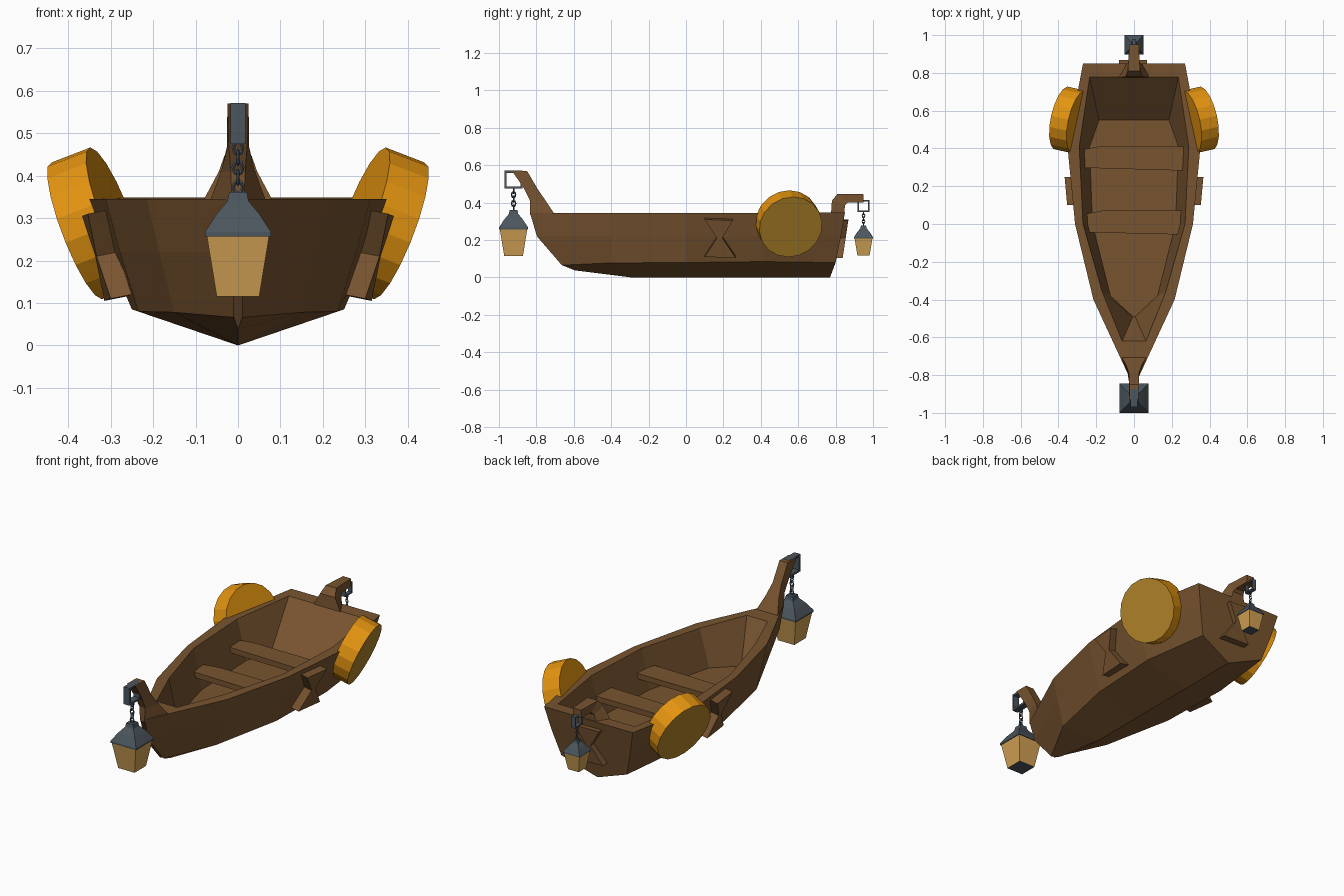
import bpy, bmesh, math
from mathutils import Vector

if "Cube" in bpy.data.objects:
    bpy.data.objects.remove(bpy.data.objects["Cube"])


def mat(name, r, g, b):
    m = bpy.data.materials.new(name)
    m.diffuse_color = [((c / 255 + 0.055) / 1.055) ** 2.4 for c in (r, g, b)] + [1]
    m.use_nodes = True
    m.node_tree.nodes["Principled BSDF"].inputs["Base Color"].default_value = m.diffuse_color
    return m


WOOD = mat("brown wood", 120, 84, 48)
METAL = mat("grey metal", 76, 86, 94)
GLASS = mat("warm glass", 208, 160, 84)
GOLD = mat("orange gold", 228, 148, 16)
LID = mat("dull gold", 176, 131, 42)


def finish(bm, name, *mats):
    bmesh.ops.recalc_face_normals(bm, faces=bm.faces)
    me = bpy.data.meshes.new(name)
    bm.to_mesh(me)
    bm.free()
    for m in mats:
        me.materials.append(m)
    ob = bpy.data.objects.new(name, me)
    bpy.context.collection.objects.link(ob)
    return ob


def loft(bm, rings, cap=True):
    """Skin closed rings; returns vertex rings and side faces."""
    vs = [[bm.verts.new(p) for p in r] for r in rings]
    n = len(vs[0])
    sides = [bm.faces.new((a[i], a[(i + 1) % n], b[(i + 1) % n], b[i]))
             for a, b in zip(vs, vs[1:]) for i in range(n)]
    if cap:
        bm.faces.new(vs[0])
        bm.faces.new(vs[-1])
    return vs, sides


# Hull: each station is (half x, y, z) for floor, inner rim, rim, mid side, chine, keel
stations = [
    [(.185, .55, .13), (.235, .778, .345), (.27, .85, .348), (.24, .828, .22), (.20, .80, .08), (0, .77, 0)],
    [(.235, .41, .13), (.29, .41, .345), (.352, .41, .345), (.307, .41, .22), (.25, .41, .085), (0, .41, 0)],
    [(.22, 0, .13), (.27, 0, .345), (.312, 0, .345), (.278, 0, .22), (.235, 0, .08), (0, 0, 0)],
    [(.125, -.38, .13), (.168, -.36, .345), (.215, -.4, .345), (.185, -.4, .22), (.15, -.4, .078), (0, -.29, 0)],
    [(.006, -.49, .13), (.063, -.62, .345), (.014, -.834, .345), (.012, -.797, .22), (.01, -.664, .066), (0, -.594, .038)],
]
bm = bmesh.new()
rings = [st + [(-x, y, z) for x, y, z in st[-2::-1]] for st in stations]
vs, _ = loft(bm, rings, cap=False)
for r in (vs[0], vs[-1]):
    bm.faces.new((r[0], r[1], r[9], r[10]))   # inner end wall
    bm.faces.new((r[1], r[2], r[8], r[9]))    # rim or deck
    bm.faces.new(r[2:9])                      # transom or stem
finish(bm, "hull", WOOD)


# Curved posts that carry the lanterns: pairs of (y, z, half width)
def post(name, pairs):
    bm = bmesh.new()
    loft(bm, [[(-a[2], a[0], a[1]), (a[2], a[0], a[1]),
               (b[2], b[0], b[1]), (-b[2], b[0], b[1])] for a, b in pairs])
    finish(bm, name, WOOD)


post("bow_post", [((-.834, .335, .014), (-.70, .335, .068)),
                  ((-.834, .41, .017), (-.75, .41, .04)),
                  ((-.866, .476, .022), (-.79, .468, .026)),
                  ((-.93, .57, .025), (-.85, .57, .025))])
post("stern_post", [((.775, .335, .085), (.845, .335, .045)),
                    ((.78, .41, .045), (.85, .385, .035)),
                    ((.81, .447, .032), (.865, .40, .027)),
                    ((.95, .445, .025), (.95, .402, .025))])


# Seats
def seat(name, y0, y1, half, tilt):
    bm = bmesh.new()
    loft(bm, [[(-half, y0 + tilt, z), (half, y0 - tilt, z),
               (half, y1, z), (-half * .65, y1, z), (-half, y1 - .018, z)]
              for z in (.21, .24)])
    finish(bm, name, WOOD)


seat("rear_seat", .29, .41, .283, .008)
seat("front_seat", -.05, .072, .252, .006)


# Bow-tie patches on both sides and on the transom
def patch(name, outline, place):
    bm = bmesh.new()
    loft(bm, [[place(u, v, d) for u, v in outline] for d in (0, .055)])
    finish(bm, name, WOOD)


tie = [(-.08, .31), (.07, .305), (.015, .21), (.085, .105), (-.08, .11), (-.015, .21)]
for s, side in ((1, "right"), (-1, "left")):
    patch(side + "_patch", tie, lambda u, v, d: (
        s * (.305 + .27 * (v - .1) + .1 * u - d), .18 + u, v + d * .2))
patch("transom_patch", tie, lambda u, v, d: (u, .837 + .15 * (v - .1) - d, v))

# Round drums against the stern quarters
for s, side in ((1, "right"), (-1, "left")):
    n = Vector((s * .91, .2, -.35)).normalized()
    bm = bmesh.new()
    bmesh.ops.create_cone(bm, cap_ends=True, segments=18, radius1=.172, radius2=.172, depth=.1)
    for f in bm.faces:
        f.material_index = int(f.calc_center_median().z > .04)
    ob = finish(bm, side + "_drum", GOLD, LID)
    ob.rotation_euler = n.to_track_quat('Z', 'Y').to_euler()
    ob.location = Vector((s * .38, .56, .27)) - n * .05


# Lantern with roof, glass panes, chain and square hanger
def lantern(name, y, z, s):
    def square(h, zz):
        return [(-h, -h, zz), (h, -h, zz), (h, h, zz), (-h, h, zz)]

    def add(bm, part, *mats):
        ob = finish(bm, name + part, *mats)
        ob.location, ob.scale = (0, y, z), (s, s, s)

    bm = bmesh.new()
    _, panes = loft(bm, [square(.05, 0), square(.074, .146)])
    bmesh.ops.inset_individual(bm, faces=panes, thickness=.012, depth=-.004)
    for f in panes:
        f.material_index = 1
    add(bm, "_body", METAL, GLASS)

    bm = bmesh.new()
    loft(bm, [square(.078, .142), square(.078, .152), square(.05, .195),
              square(.025, .225), square(.021, .246)])
    add(bm, "_roof", METAL)

    bm = bmesh.new()
    for k in range(5):
        ring = []
        for i in range(8):
            a = math.tau * i / 8
            loop = []
            for j in range(4):
                b = math.tau * j / 4
                r = .011 + .004 * math.cos(b)
                p = (r * math.cos(a), .004 * math.sin(b))
                if k % 2:
                    p = p[::-1]
                loop.append((*p, .257 + .0235 * k + 1.4 * r * math.sin(a)))
            ring.append(loop)
        loft(bm, ring + ring[:1], cap=False)
    bmesh.ops.remove_doubles(bm, verts=bm.verts, dist=1e-5)
    add(bm, "_chain", METAL)

    bm = bmesh.new()
    loops = []
    for x, h in ((-.018, .048), (.018, .048), (.018, .037), (-.018, .037)):
        loops.append([(x, a * h, .408 + b * h) for a, b in ((-1, -1), (1, -1), (1, 1), (-1, 1))])
    loft(bm, loops + loops[:1], cap=False)
    bmesh.ops.remove_doubles(bm, verts=bm.verts, dist=1e-5)
    add(bm, "_hanger", METAL)


lantern("bow_lantern", -.922, .115, 1)
lantern("stern_lantern", .949, .117, .65)
